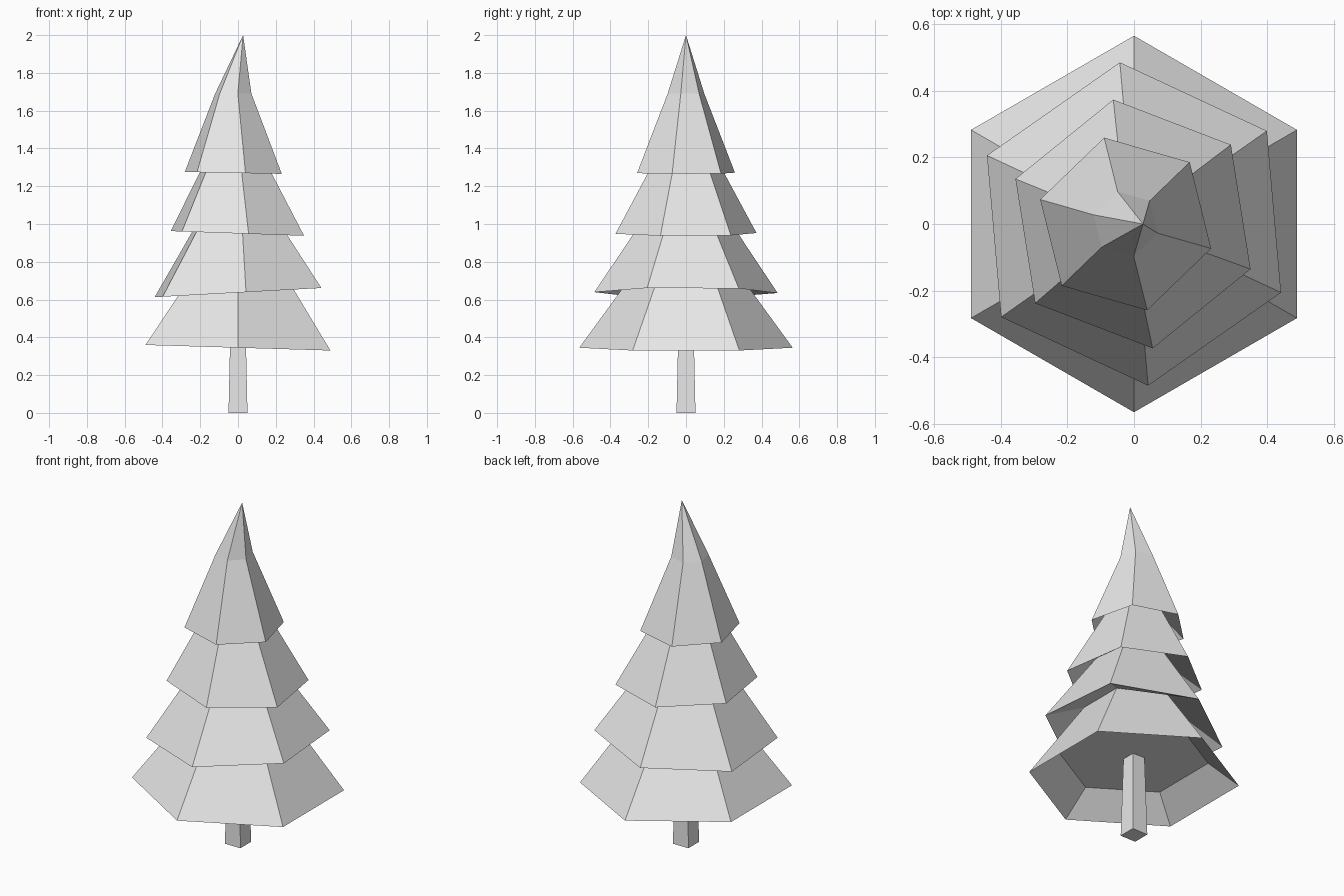
import bpy, bmesh
from math import cos, sin, radians, pi

cube = bpy.data.objects.get("Cube")
if cube:
    bpy.data.objects.remove(cube, do_unlink=True)

grey = bpy.data.materials.new("plain grey")
grey.use_nodes = True
colour = (0.8, 0.8, 0.8, 1)
grey.diffuse_color = colour
grey.node_tree.nodes["Principled BSDF"].inputs["Base Color"].default_value = colour


def ring(bm, sides, radius, z, turn=0, tilt=0, cx=0):
    """Regular ring of vertices, twisted about z and tilted along x."""
    verts = []
    for i in range(sides):
        a = radians(turn) + pi / 2 + i * 2 * pi / sides
        x, y = cx + radius * cos(a), radius * sin(a)
        verts.append(bm.verts.new((x, y, z + tilt * x)))
    return verts


def bridge(bm, low, high):
    n = len(low)
    for i in range(n):
        j = (i + 1) % n
        bm.faces.new((low[i], low[j], high[j], high[i]))


def finish(bm, name):
    bmesh.ops.recalc_face_normals(bm, faces=bm.faces)
    mesh = bpy.data.meshes.new(name)
    bm.to_mesh(mesh)
    bm.free()
    mesh.materials.append(grey)
    obj = bpy.data.objects.new(name, mesh)
    bpy.context.collection.objects.link(obj)


# Foliage: one continuous skin, recessed below and stepped at each tier
# Each ring: radius, height, twist in degrees, tilt, x offset
rings = [
    (0.40, 0.47, 0, -0.03, 0),          # recessed underside
    (0.565, 0.345, 0, -0.03, 0),        # lowest rim
    (0.27, 0.75, 0, 0.02, 0),
    (0.487, 0.637, 5, 0.055, 0),        # second rim
    (0.21, 1.05, 5, 0, 0),
    (0.378, 0.95, 9, -0.035, -0.003),   # third rim
    (0.15, 1.37, 9, 0, -0.015),
    (0.267, 1.27, 14, -0.02, -0.025),   # top rim
    (0.10, 1.69, 14, 0, -0.025),
]
bm = bmesh.new()
loops = [ring(bm, 6, *r) for r in rings]
for low, high in zip(loops, loops[1:]):
    bridge(bm, low, high)
bm.faces.new(loops[0])
apex = bm.verts.new((0.027, 0, 2))
for i in range(6):
    bm.faces.new((loops[-1][i], loops[-1][(i + 1) % 6], apex))
finish(bm, "foliage")

# Trunk: slightly tapered square post reaching into the recess
bm = bmesh.new()
base = ring(bm, 4, 0.071, 0, 45)
top = ring(bm, 4, 0.056, 0.475, 45)
bridge(bm, base, top)
bm.faces.new(base)
bm.faces.new(top)
finish(bm, "trunk")
